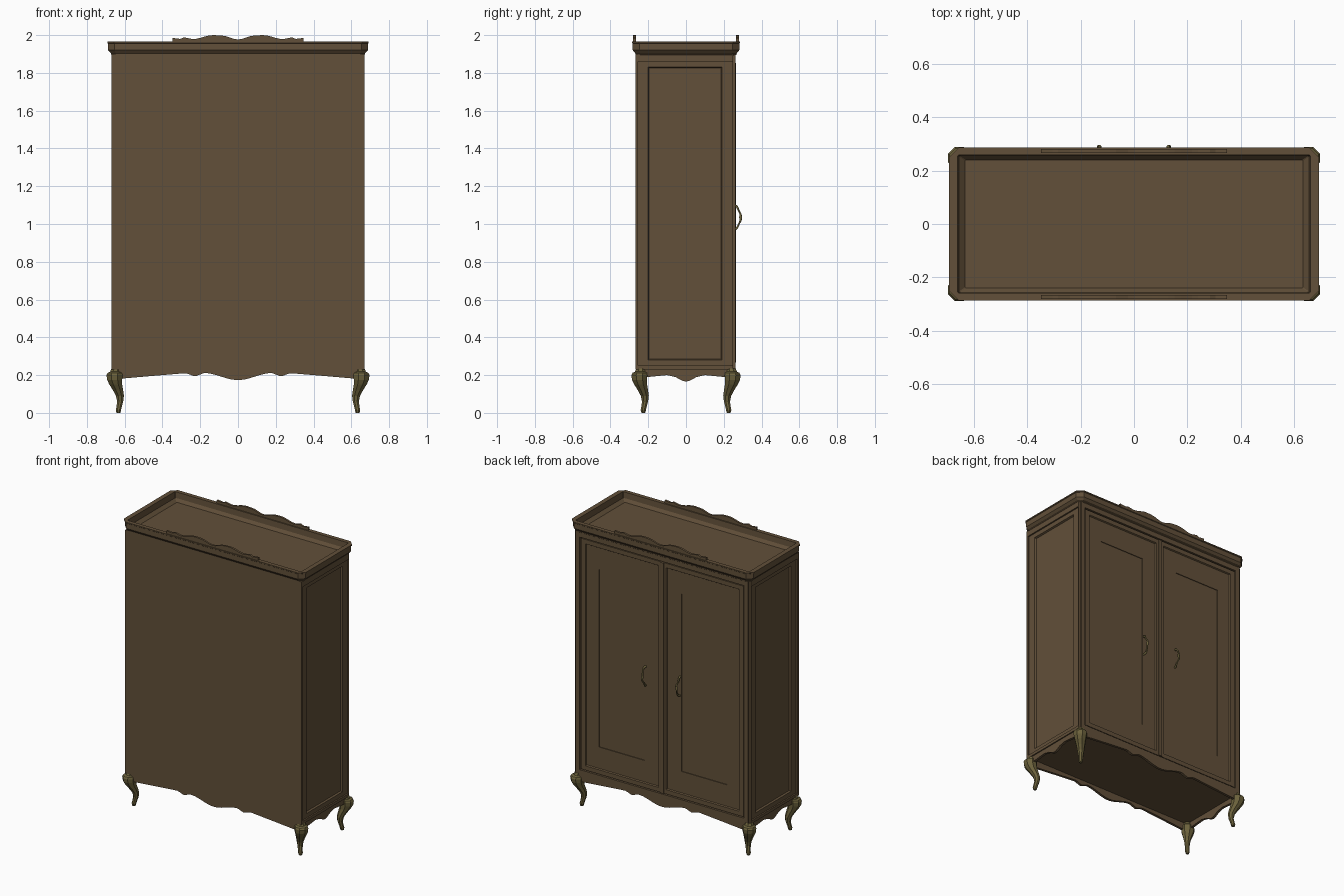
import bpy, bmesh, math
from mathutils import Vector

if "Cube" in bpy.data.objects:
    bpy.data.objects.remove(bpy.data.objects["Cube"])


def material(name, col):
    m = bpy.data.materials.new(name)
    m.diffuse_color = (*col, 1)
    m.use_nodes = True
    m.node_tree.nodes["Principled BSDF"].inputs["Base Color"].default_value = m.diffuse_color
    return m


WOOD = material("walnut", (0.122, 0.080, 0.041))
BRASS = material("old_brass", (0.15, 0.122, 0.045))


def finish(bm, name, mat):
    bmesh.ops.remove_doubles(bm, verts=bm.verts, dist=1e-5)
    bmesh.ops.recalc_face_normals(bm, faces=bm.faces)
    me = bpy.data.meshes.new(name)
    bm.to_mesh(me)
    bm.free()
    ob = bpy.data.objects.new(name, me)
    bpy.context.collection.objects.link(ob)
    me.materials.append(mat)
    return ob


def loft(bm, loops, cap_start=True, cap_end=True):
    rings = [[bm.verts.new(p) for p in loop] for loop in loops]
    for a, b in zip(rings, rings[1:]):
        n = len(a)
        for i in range(n):
            bm.faces.new((a[i], a[(i + 1) % n], b[(i + 1) % n], b[i]))
    if cap_start:
        bm.faces.new(rings[0][::-1])
    if cap_end:
        bm.faces.new(rings[-1])


def rect_y(x0, x1, z0, z1, y):
    return [(x0, y, z0), (x1, y, z0), (x1, y, z1), (x0, y, z1)]


def rect_x(y0, y1, z0, z1, x):
    return [(x, y0, z0), (x, y1, z0), (x, y1, z1), (x, y0, z1)]


def chamfered(hx, hy, c, z):
    q = [(hx, hy - c), (hx - c, hy)]
    pts = q + [(-x, y) for x, y in q[::-1]]
    return [(x, y, z) for x, y in pts + [(-x, -y) for x, y in pts]]


def board(name, profile, z_flat, p0, p1, along_x):
    # flat board with a shaped edge, mirrored about its middle
    full = [(-u, z) for u, z in profile] + [(u, z) for u, z in profile[::-1] if u > 0]
    w = profile[0][0]
    full += [(w, z_flat), (-w, z_flat)]
    bm = bmesh.new()
    loft(bm, [[(u, p, z) if along_x else (p, u, z) for u, z in full] for p in (p0, p1)])
    finish(bm, name, WOOD)


def smooth_profile(keys, step=0.02):
    # cosine interpolation between key points, outside to centre
    out = []
    for (u0, z0), (u1, z1) in zip(keys, keys[1:]):
        n = max(1, round((u0 - u1) / step))
        for i in range(n):
            t = i / n
            out.append((u0 + (u1 - u0) * t, z0 + (z1 - z0) * (1 - math.cos(math.pi * t)) / 2))
    return out + [keys[-1]]


# Carcass: plain back, stepped side panels, recessed door opening
X, Y0, Y1, Z0, Z1 = 0.67, -0.268, 0.262, 0.23, 1.9
bm = bmesh.new()
loft(bm, [rect_y(-X, X, Z0, Z1, Y0), rect_y(-X, X, Z0, Z1, Y1 - 0.012),
          rect_y(-0.655, 0.655, Z0, Z1, Y1 - 0.012), rect_y(-0.655, 0.655, Z0, Z1, Y1),
          rect_y(-0.625, 0.625, 0.262, 1.86, Y1), rect_y(-0.625, 0.625, 0.262, 1.86, 0.235)])
sides = [f for f in bm.faces if abs(f.calc_center_median().x) > 0.669]
bmesh.ops.delete(bm, geom=sides, context='FACES_ONLY')
for s in (-1, 1):
    loft(bm, [rect_x(Y0, Y1 - 0.012, Z0, Z1, s * X), rect_x(-0.253, 0.246, 0.25, 1.86, s * X),
              rect_x(-0.253, 0.246, 0.25, 1.86, s * 0.66), rect_x(-0.2, 0.19, 0.28, 1.83, s * 0.66),
              rect_x(-0.195, 0.185, 0.285, 1.825, s * 0.648)], cap_start=False)
finish(bm, "carcass", WOOD)

# Doors with a moulded edge and a shallow recessed field
for side, s in (("left", 1), ("right", -1)):
    bm = bmesh.new()
    ring = lambda a, b, c, d, y: rect_y(s * a, s * b, c, d, y)
    loft(bm, [ring(0.004, 0.618, 0.268, 1.853, 0.234), ring(0.004, 0.618, 0.268, 1.853, 0.258),
              ring(0.03, 0.585, 0.298, 1.823, 0.258), ring(0.034, 0.58, 0.303, 1.818, 0.25),
              ring(0.14, 0.485, 0.45, 1.67, 0.25), ring(0.14, 0.485, 0.45, 1.67, 0.245)])
    finish(bm, side + "_door", WOOD)

    # Bowed handle
    cu = bpy.data.curves.new(side + "_door_handle", 'CURVE')
    cu.dimensions = '3D'
    cu.bevel_depth = 0.005
    cu.bevel_resolution = 1
    cu.use_fill_caps = True
    sp = cu.splines.new('NURBS')
    path = [(0, 0.25, 1.10, 1.4), (0.004, 0.268, 1.10, 1.3), (0.008, 0.276, 1.075, 0.9),
            (-0.004, 0.292, 1.05, 1.1), (0, 0.287, 1.035, 1.8), (0.004, 0.292, 1.02, 1.1),
            (-0.008, 0.276, 0.995, 0.9), (-0.004, 0.268, 0.97, 1.3), (0, 0.25, 0.97, 1.4)]
    sp.points.add(len(path) - 1)
    for p, (dx, y, z, r) in zip(sp.points, path):
        p.co = (s * (0.13 + dx), y, z, 1)
        p.radius = r
    sp.use_endpoint_u = True
    sp.order_u = 4
    sp.resolution_u = 4
    cu.materials.append(BRASS)
    bpy.context.collection.objects.link(bpy.data.objects.new(side + "_door_handle", cu))

# Strip covering the joint between the doors
bm = bmesh.new()
loft(bm, [rect_y(-0.014, 0.014, 0.268, 1.853, 0.25), rect_y(-0.014, 0.014, 0.268, 1.853, 0.262),
          rect_y(-0.009, 0.009, 0.268, 1.853, 0.265)])
finish(bm, "door_joint_strip", WOOD)

# Cornice with clipped corners and a sunken tray top
bm = bmesh.new()
loft(bm, [chamfered(0.66, 0.258, 0.02, 1.89), chamfered(0.672, 0.268, 0.025, 1.897),
          chamfered(0.672, 0.268, 0.025, 1.903), chamfered(0.688, 0.282, 0.035, 1.92),
          chamfered(0.688, 0.282, 0.035, 1.955), chamfered(0.692, 0.286, 0.036, 1.958),
          chamfered(0.692, 0.286, 0.036, 1.965), chamfered(0.66, 0.258, 0.003, 1.965),
          chamfered(0.655, 0.255, 0.003, 1.925), chamfered(0.633, 0.24, 0.003, 1.905)])
finish(bm, "cornice", WOOD)

# Wavy crests and scalloped aprons
crest = smooth_profile([(0.348, 1.985), (0.305, 1.98), (0.285, 1.988), (0.24, 1.979), (0.13, 2.0),
                        (0.09, 1.998), (0, 1.977)])
long_apron = [(0.66, 0.178), (0.6, 0.183), (0.45, 0.196)] + smooth_profile(
    [(0.28, 0.21), (0.225, 0.194), (0.18, 0.211), (0, 0.174)])
short_apron = [(0.25, 0.185), (0.2, 0.19)] + smooth_profile([(0.1, 0.2), (0.075, 0.194), (0, 0.166)])
for name, s in (("front", -1), ("back", 1)):
    board(name + "_crest", crest, 1.95, s * 0.266, s * 0.28, True)
    board(name + "_apron", long_apron, 0.235, s * 0.245, s * 0.262, True)
for name, s in (("left", -1), ("right", 1)):
    board(name + "_apron", short_apron, 0.235, s * 0.645, s * 0.662, False)

# Cabriole legs: height, shift along the corner diagonal, half width
rows = [(0, -0.018, 0.010), (0.015, -0.018, 0.014), (0.03, -0.021, 0.014), (0.06, -0.027, 0.016),
        (0.09, -0.026, 0.021), (0.12, -0.016, 0.027), (0.15, -0.004, 0.034), (0.175, 0.002, 0.040),
        (0.2, 0.003, 0.042), (0.212, 0.001, 0.038), (0.218, -0.002, 0.028), (0.235, -0.005, 0.024)]
for fb, sy in (("front", -1), ("back", 1)):
    for lr, sx in (("left", -1), ("right", 1)):
        bm = bmesh.new()
        loops = []
        for z, off, r in rows:
            c = Vector((sx * (0.651 + off), sy * (0.244 + off), z))
            loops.append([c + Vector((x, y, 0)) for x, y, _ in chamfered(r, r, r * 0.6, 0)])
        loft(bm, loops)
        finish(bm, f"{fb}_{lr}_leg", BRASS)
